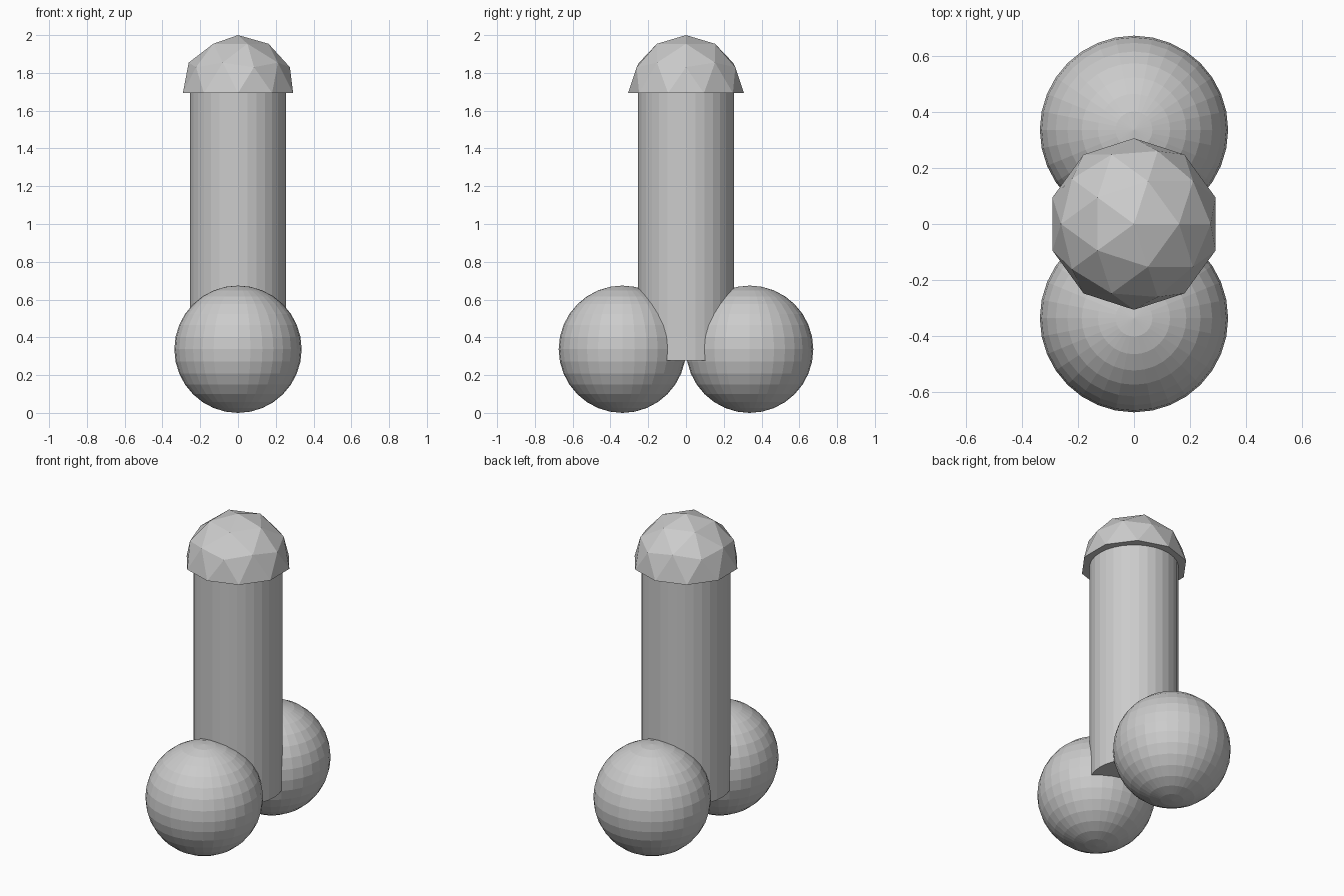
import bpy
import bmesh

if "Cube" in bpy.data.objects:
    bpy.data.objects.remove(bpy.data.objects["Cube"])

BALL_R = 0.337
SHAFT_R, SHAFT_BOTTOM = 0.255, 0.277
CAP_R, CAP_Z = 0.307, 1.693

# Two round base spheres, front and back
for name, side in (("front_base_sphere", -1), ("back_base_sphere", 1)):
    bpy.ops.mesh.primitive_uv_sphere_add(
        segments=32, ring_count=16, radius=BALL_R,
        location=(0, side * BALL_R, BALL_R))
    bpy.context.object.name = name

# Upright column
bpy.ops.mesh.primitive_cylinder_add(
    vertices=32, radius=SHAFT_R, depth=CAP_Z - SHAFT_BOTTOM,
    location=(0, 0, (CAP_Z + SHAFT_BOTTOM) / 2))
bpy.context.object.name = "column"

# Faceted dome: upper half of an icosphere, closed underneath
bpy.ops.mesh.primitive_ico_sphere_add(
    subdivisions=2, radius=CAP_R, location=(0, 0, CAP_Z))
dome = bpy.context.object
dome.name = "dome_cap"
bm = bmesh.new()
bm.from_mesh(dome.data)
lower = [v for v in bm.verts if v.co.z < -0.01]
bmesh.ops.delete(bm, geom=lower, context='VERTS')
rim = [e for e in bm.edges if e.is_boundary]
bmesh.ops.holes_fill(bm, edges=rim, sides=0)
bmesh.ops.recalc_face_normals(bm, faces=bm.faces[:])
bm.to_mesh(dome.data)
bm.free()
